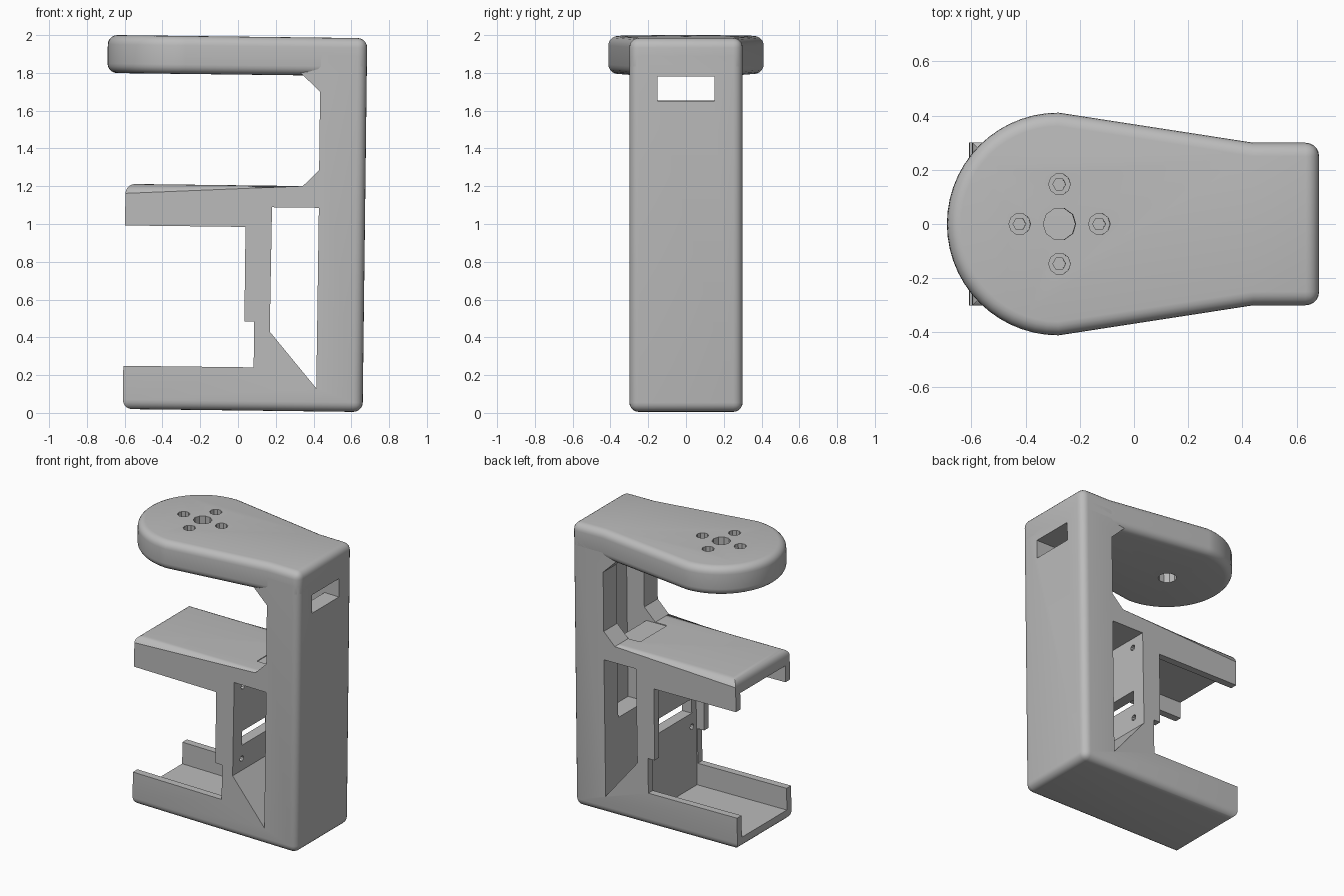
import bpy, bmesh
from math import sin, cos, pi, radians
from mathutils import Matrix, Vector

if "Cube" in bpy.data.objects:
    bpy.data.objects.remove(bpy.data.objects["Cube"], do_unlink=True)

grey = bpy.data.materials.new("plain grey")
grey.use_nodes = True
grey.diffuse_color = (0.5, 0.5, 0.5, 1)
grey.node_tree.nodes["Principled BSDF"].inputs["Base Color"].default_value = (0.5, 0.5, 0.5, 1)

HALF = 0.3       # half depth of the frame
RIGHT = 0.672    # outer face of the column
BASE, SHELF = 0.013, 1.205
END = -0.598     # open end of tray and shelf
ROUND = 0.05


def near(a, b):
    return abs(a - b) < 1e-4


def prism(name, points, direction, rule=None):
    """Extrude a closed outline, then round the edges picked by the rule."""
    bm = bmesh.new()
    face = bm.faces.new([bm.verts.new(p) for p in points])
    ext = bmesh.ops.extrude_face_region(bm, geom=[face])
    moved = [v for v in ext["geom"] if isinstance(v, bmesh.types.BMVert)]
    bmesh.ops.translate(bm, verts=moved, vec=Vector(direction))
    bmesh.ops.recalc_face_normals(bm, faces=bm.faces[:])
    if rule:
        edges = [e for e in bm.edges if rule(e.verts[0].co, e.verts[1].co)]
        bmesh.ops.bevel(bm, geom=edges, offset=ROUND, segments=5, profile=0.5,
                        affect='EDGES', clamp_overlap=True)
    mesh = bpy.data.meshes.new(name)
    bm.to_mesh(mesh)
    bm.free()
    mesh.materials.append(grey)
    obj = bpy.data.objects.new(name, mesh)
    bpy.context.collection.objects.link(obj)
    return obj


def side_prism(name, outline, half, rule=None):
    return prism(name, [(x, -half, z) for x, z in outline], (0, 2 * half, 0), rule)


def box(x0, x1, half, z0, z1):
    return side_prism("cutter", [(x0, z0), (x1, z0), (x1, z1), (x0, z1)], half)


def upright_hole(x, y, r, z0, z1, sides):
    ring = [(x + r * cos(2 * pi * i / sides), y + r * sin(2 * pi * i / sides), z0)
            for i in range(sides)]
    return prism("cutter", ring, (0, 0, z1 - z0))


def level_hole(y, z, r):
    ring = [(0, y + r * cos(pi * i / 5), z + r * sin(pi * i / 5)) for i in range(10)]
    return prism("cutter", ring, (0.3, 0, 0))


def cut(obj, cutters):
    for c in cutters:
        c.hide_render = True
        mod = obj.modifiers.new("cut", 'BOOLEAN')
        mod.operation, mod.solver, mod.object = 'DIFFERENCE', 'EXACT', c
    bpy.context.view_layer.update()
    graph = bpy.context.evaluated_depsgraph_get()
    mesh = bpy.data.meshes.new_from_object(obj.evaluated_get(graph))
    obj.modifiers.clear()
    obj.data = mesh
    for c in cutters:
        bpy.data.objects.remove(c, do_unlink=True)


# Frame: column, shelf, servo wall and tray in one side profile
def frame_round(a, b):
    outer = (near(a.z, b.z) and (near(a.z, BASE) or near(a.z, SHELF))) or \
            (near(a.x, b.x) and near(a.x, RIGHT))
    return outer and a.z < 1.89 or outer and b.z < 1.89


frame = side_prism("frame", [
    (END, BASE), (RIGHT, BASE), (RIGHT, 1.9), (0.3, 1.9), (0.3, 1.825),
    (0.426, 1.705), (0.426, 1.29), (0.341, SHELF), (END, SHELF), (END, 0.985),
    (0.04, 0.985), (0.04, 0.485), (0.092, 0.485), (0.092, 0.242), (END, 0.242),
], HALF, lambda a, b: frame_round(a, b) and not (
    near(a.x, 0.341) and near(b.x, 0.341)))

window = side_prism("cutter", [(0.179, 1.091), (0.427, 1.091), (0.425, 0.135),
                               (0.175, 0.432)], 0.5)
cut(frame, [
    window,
    box(-0.7, 0.1, 0.25, 0.09, 1.1),        # tray and shelf hollow
    box(0.41, 0.56, 0.15, 0.63, 1.79),      # cable channel in the column
    box(0.25, 0.5, 0.15, 1.2, 1.95),        # gap between the gussets
    box(0.5, 0.8, 0.15, 1.66, 1.79),        # cable slot
    box(0.05, 0.3, 0.2, 0.61, 0.71),        # slot in the servo wall
] + [level_hole(y, z, 0.02) for y in (-0.2, 0.2) for z in (0.515, 1.025)])

# Top arm: round end tapering into the column
CX, R = -0.29, 0.411
arc = [(CX + R * cos(pi / 2 + pi * i / 28), R * sin(pi / 2 + pi * i / 28))
       for i in range(29)]
plan = arc + [(0.43, -HALF), (RIGHT, -HALF), (RIGHT, HALF), (0.43, HALF)]
arm = prism("top_arm", [(x, y, 1.791) for x, y in plan], (0, 0, 0.201),
            lambda a, b: near(a.z, b.z) or (near(a.x, RIGHT) and near(b.x, RIGHT)))
hx = -0.287
holes = [upright_hole(hx, 0, 0.06, 1.7, 2.1, 10)]
for dx, dy in ((1, 0), (-1, 0), (0, 1), (0, -1)):
    x, y = hx + 0.147 * dx, 0.147 * dy
    holes += [upright_hole(x, y, 0.04, 1.91, 2.1, 10),
              upright_hole(x, y, 0.024, 1.83, 1.95, 6)]
cut(arm, holes)

# The whole stand leans very slightly
pivot = Matrix.Translation((0, 0, 1))
lean = pivot @ Matrix.Rotation(radians(0.7), 4, 'Y') @ pivot.inverted()
for obj in (frame, arm):
    obj.matrix_world = lean
    bpy.ops.object.select_all(action='DESELECT')
    obj.select_set(True)
    bpy.context.view_layer.objects.active = obj
    bpy.ops.object.shade_smooth_by_angle(angle=radians(30))
